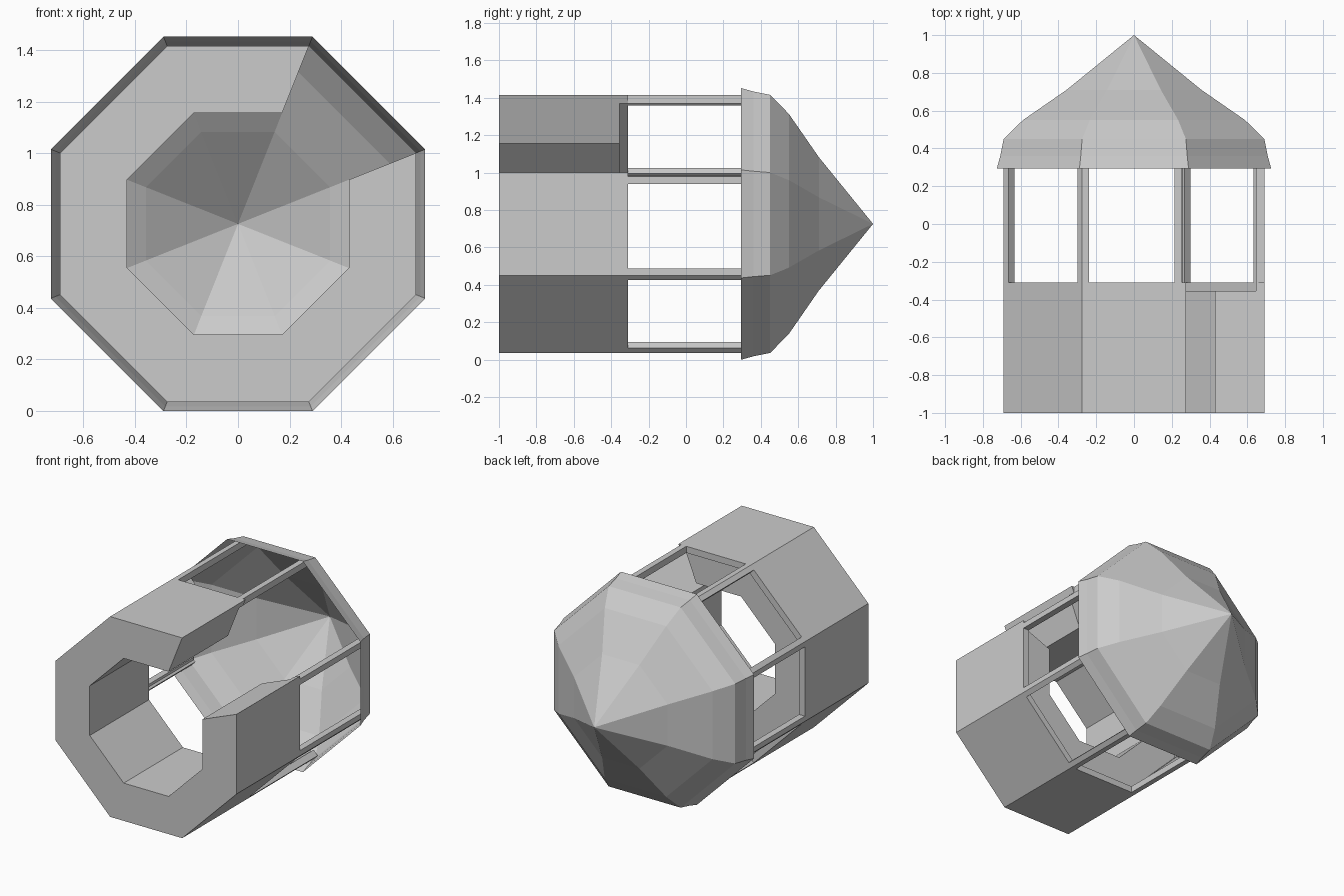
import bpy, bmesh
from mathutils import Vector

if "Cube" in bpy.data.objects:
    bpy.data.objects.remove(bpy.data.objects["Cube"])

CZ = 0.726            # height of the long axis
K = 0.398             # half side / apothem of the octagon
# unit octagon, clockwise from one edge of the doorway to the other
OCT = [(1, K), (1, -K), (K, -1), (-K, -1), (-1, -K), (-1, K), (-K, 1), (K, 1)]


def finish(bm, name):
    bmesh.ops.recalc_face_normals(bm, faces=bm.faces)
    me = bpy.data.meshes.new(name)
    bm.to_mesh(me)
    bm.free()
    ob = bpy.data.objects.new(name, me)
    bpy.context.collection.objects.link(ob)
    return ob


def ring(bm, a, y):
    return [bm.verts.new((a * u, y, CZ + a * w)) for u, w in OCT]


def prism(name, pts, y0, y1):
    bm = bmesh.new()
    lo = [bm.verts.new((p.x, y0, CZ + p.y)) for p in pts]
    hi = [bm.verts.new((p.x, y1, CZ + p.y)) for p in pts]
    bm.faces.new(lo)
    bm.faces.new(hi)
    for i in range(len(pts)):
        j = (i + 1) % len(pts)
        bm.faces.new((lo[i], lo[j], hi[j], hi[i]))
    return finish(bm, name)


# base wall with bench: L-shaped section swept around seven sides
section = [(0.43, -1), (0.69, -1), (0.69, -0.31), (0.645, -0.31),
           (0.645, -0.355), (0.43, -0.355)]
bm = bmesh.new()
rings = [ring(bm, a, y) for a, y in section]
for i, r in enumerate(rings):
    s = rings[(i + 1) % len(rings)]
    for k in range(7):
        bm.faces.new((r[k], r[k + 1], s[k + 1], s[k]))
for k in (0, 7):
    bm.faces.new([r[k] for r in rings])
finish(bm, "base_wall")

# roof: open shell with flared eave rising to a point
bm = bmesh.new()
rings = [ring(bm, a, y) for a, y in
         [(0.726, 0.295), (0.708, 0.36), (0.69, 0.45), (0.588, 0.55), (0.357, 0.71)]]
apex = bm.verts.new((0, 1, CZ))
for k in range(8):
    j = (k + 1) % 8
    for r, s in zip(rings, rings[1:]):
        bm.faces.new((r[k], r[j], s[j], s[k]))
    bm.faces.new((rings[-1][k], rings[-1][j], apex))
finish(bm, "roof")

# posts: wrapped corner posts, plain square posts beside the doorway
A, B, W = 0.69, 0.645, 0.036
for k in range(8):
    p = Vector(OCT[k]) * A
    t_next = (Vector(OCT[(k + 1) % 8]) - Vector(OCT[k])).normalized()
    t_prev = (Vector(OCT[k - 1]) - Vector(OCT[k])).normalized()
    n_next = Vector((t_next.y, -t_next.x)) * (A - B)
    n_prev = Vector((-t_prev.y, t_prev.x)) * (A - B)
    if k in (0, 7):
        t, n = (t_next, n_next) if k == 0 else (t_prev, n_prev)
        a, b = p + t * 0.02, p + t * 0.06
        prism(f"door_post_{k}", [a, b, b + n, a + n], -0.31, 0.44)
    else:
        a, b = p + t_next * W, p + t_prev * W
        inner = Vector(OCT[k]) * B
        prism(f"corner_post_{k}", [p, a, a + n_next, inner, b + n_prev, b], -0.31, 0.44)
